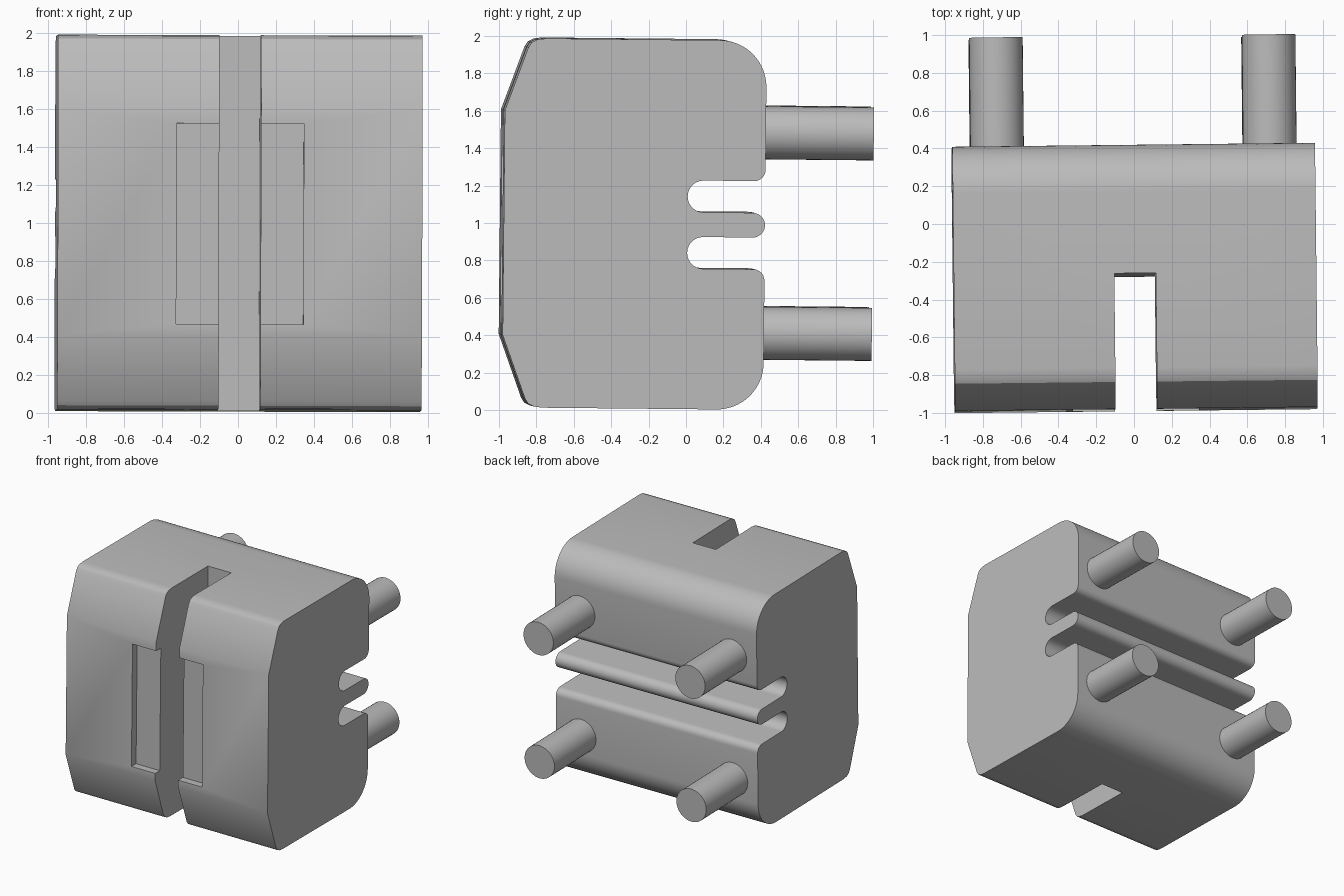
import bpy, bmesh
from math import sin, cos, pi, radians
from mathutils import Matrix, Vector

cube = bpy.data.objects.get("Cube")
if cube:
    bpy.data.objects.remove(cube, do_unlink=True)

GRAY = (0.5, 0.5, 0.5, 1)
mat = bpy.data.materials.new("plain gray")
mat.use_nodes = True
mat.diffuse_color = GRAY
mat.node_tree.nodes["Principled BSDF"].inputs["Base Color"].default_value = GRAY

MID = 0.995                # height of the mirror plane
HALF = 0.96                # half width of the block
FRONT, BACK, TOP = -0.985, 0.412, 0.987   # TOP is measured from MID
PIN_END = 0.99


def new_object(name, bm):
    bmesh.ops.recalc_face_normals(bm, faces=bm.faces)
    mesh = bpy.data.meshes.new(name)
    bm.to_mesh(mesh)
    bm.free()
    mesh.materials.append(mat)
    obj = bpy.data.objects.new(name, mesh)
    bpy.context.collection.objects.link(obj)
    return obj


def arc(cy, cz, r, start, end, steps=10):
    """Points on an arc in the y-z plane, angles in degrees."""
    angles = [radians(start + (end - start) * i / steps) for i in range(steps + 1)]
    return [(cy + r * cos(a), cz + r * sin(a)) for a in angles]


def box(name, lo, hi):
    bm = bmesh.new()
    bmesh.ops.create_cube(bm, size=1)
    lo, hi = Vector(lo), Vector(hi)
    for v in bm.verts:
        v.co = (lo + hi) / 2 + v.co * (hi - lo)
    return new_object(name, bm)


# Upper half of the side profile, from the front over the top to the back rib
half = [(FRONT, 0.6), (-0.862, 0.94), (-0.845, 0.966), (-0.815, 0.981), (-0.77, TOP)]
half += arc(BACK - 0.25, TOP - 0.25, 0.25, 90, 0, 16)
half += arc(BACK - 0.06, 0.296, 0.06, 0, -90, 6)
half += arc(0.082, 0.151, 0.085, 90, 270, 14)
half += arc(BACK - 0.066, 0, 0.066, 90, 0, 7)
profile = half + [(y, -z) for y, z in reversed(half[:-1])]

# Block, the profile swept across the width
bm = bmesh.new()
face = bm.faces.new([bm.verts.new((-HALF, y, MID + z)) for y, z in profile])
swept = bmesh.ops.extrude_face_region(bm, geom=[face])
bmesh.ops.translate(bm, vec=(2 * HALF, 0, 0),
                    verts=[g for g in swept["geom"] if isinstance(g, bmesh.types.BMVert)])
block = new_object("block", bm)

# Front channel and the shallow pocket across it
cutters = [box("channel_cutter", (-0.11, -1.5, -0.5), (0.11, -0.27, 2.5)),
           box("pocket_cutter", (-0.335, -1.5, 0.458), (0.335, FRONT + 0.065, 1.515))]
bpy.context.view_layer.objects.active = block
for cutter in cutters:
    cutter.hide_render = True
    mod = block.modifiers.new(cutter.name, "BOOLEAN")
    mod.operation = "DIFFERENCE"
    mod.solver = "EXACT"
    mod.object = cutter
    bpy.ops.object.modifier_apply(modifier=mod.name)
for cutter in cutters:
    bpy.data.objects.remove(cutter, do_unlink=True)

# Four round pins at the back
parts = [block]
for side, x in (("left", 0.722), ("right", -0.722)):
    for level, z in (("upper", 1.489), ("lower", 0.417)):
        bm = bmesh.new()
        start = BACK - 0.05
        bmesh.ops.create_cone(
            bm, cap_ends=True, segments=40, radius1=0.142, radius2=0.142,
            depth=PIN_END - start,
            matrix=Matrix.Translation((x, (PIN_END + start) / 2, z)) @ Matrix.Rotation(pi / 2, 4, "X"))
        parts.append(new_object(f"{level}_{side}_pin", bm))

# The whole piece sits very slightly askew
pivot = Matrix.Translation((0, 0, MID))
askew = (pivot @ Matrix.Rotation(0.011, 4, "Z") @ Matrix.Rotation(0.003, 4, "Y")
         @ Matrix.Rotation(-0.01, 4, "X") @ pivot.inverted())
bpy.ops.object.select_all(action="DESELECT")
for part in parts:
    part.data.transform(askew)
    part.select_set(True)
bpy.context.view_layer.objects.active = block
bpy.ops.object.shade_smooth_by_angle(angle=radians(30))
